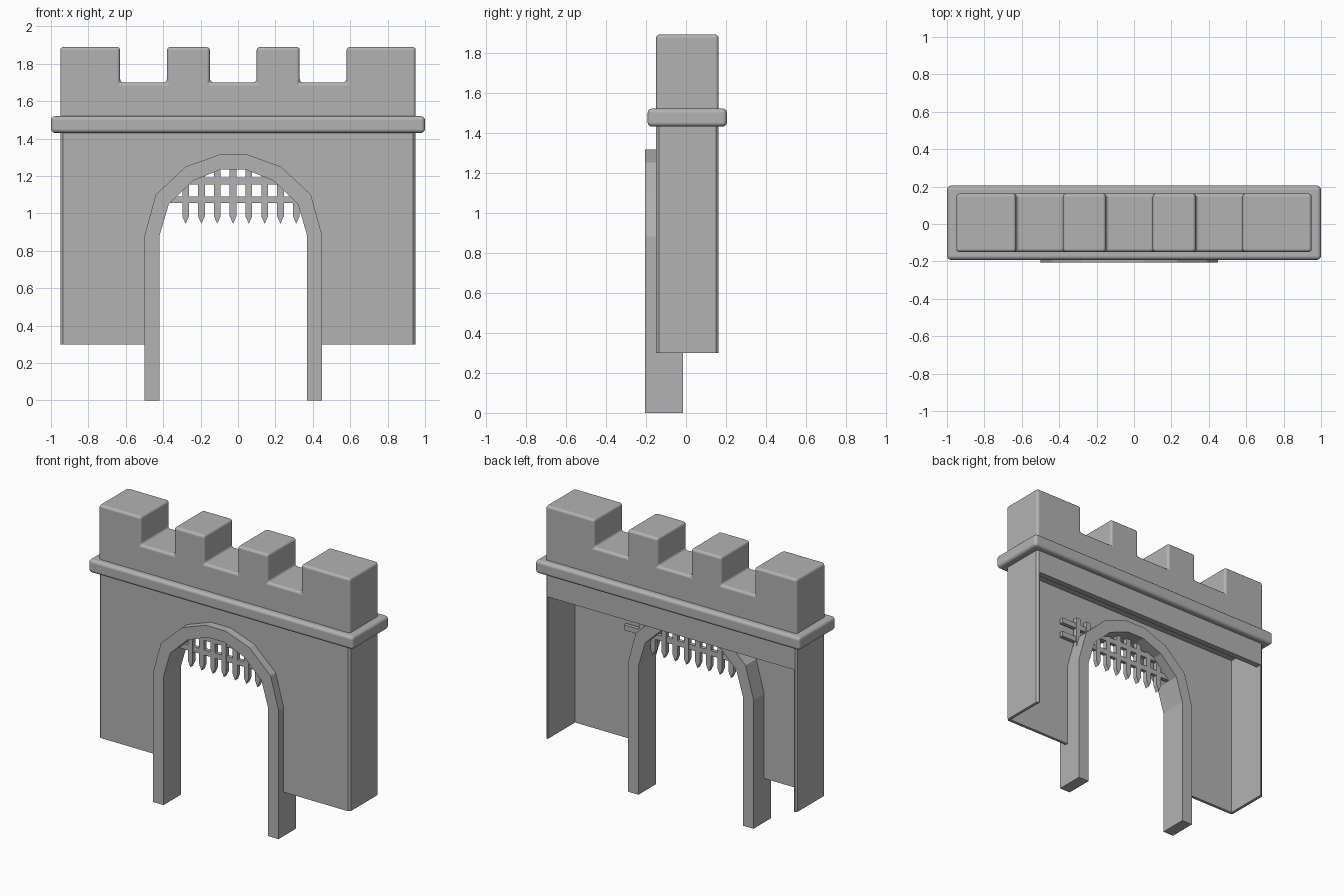
import bpy
import bmesh
import math

if "Cube" in bpy.data.objects:
    bpy.data.objects.remove(bpy.data.objects["Cube"])

stone = bpy.data.materials.new("stone_grey")
stone.use_nodes = True
GREY = (0.45, 0.45, 0.45, 1)
stone.diffuse_color = GREY
stone.node_tree.nodes["Principled BSDF"].inputs["Base Color"].default_value = GREY


def finish(name, bm):
    bmesh.ops.recalc_face_normals(bm, faces=bm.faces)
    mesh = bpy.data.meshes.new(name)
    bm.to_mesh(mesh)
    bm.free()
    mesh.materials.append(stone)
    obj = bpy.data.objects.new(name, mesh)
    bpy.context.collection.objects.link(obj)
    return obj


def extrude(bm, start, shift):
    """Fill an outline and sweep it into a solid."""
    face = bm.faces.new([bm.verts.new(p) for p in start])
    new = bmesh.ops.extrude_face_region(bm, geom=[face])["geom"]
    verts = [v for v in new if isinstance(v, bmesh.types.BMVert)]
    bmesh.ops.translate(bm, verts=verts, vec=shift)


def front_prism(bm, points, y0, y1):
    extrude(bm, [(x, y0, z) for x, z in points], (0, y1 - y0, 0))


def plan_prism(bm, points, z0, z1):
    extrude(bm, [(x, y, z0) for x, y in points], (0, 0, z1 - z0))


def box(bm, x0, x1, y0, y1, z0, z1):
    plan_prism(bm, [(x0, y0), (x1, y0), (x1, y1), (x0, y1)], z0, z1)


def round_edges(obj, width):
    mod = obj.modifiers.new("rounding", "BEVEL")
    mod.width = width
    mod.segments = 3
    mod.limit_method = "ANGLE"
    mod.harden_normals = True
    bpy.ops.object.select_all(action="DESELECT")
    obj.select_set(True)
    bpy.context.view_layer.objects.active = obj
    bpy.ops.object.shade_smooth_by_angle(angle=math.radians(40))


FRONT, BACK, SIDE = -0.15, 0.163, 0.95
BASE, LINTEL, BAND = 0.3, 1.27, 1.43
THICK = 0.02
ARCH_X = -0.025


def arch_line(half):
    """Mirror half an arch about its own centre, from left foot to right foot."""
    left = [(ARCH_X - x, z) for x, z in half]
    right = [(ARCH_X + x, z) for x, z in reversed(half)]
    return left + right


outer_half = [(0.475, 0.88), (0.415, 1.10), (0.255, 1.25), (0.075, 1.315)]
inner_half = [(0.395, 0.88), (0.345, 1.05), (0.215, 1.175), (0.065, 1.235)]

# Battlement with four merlons
bm = bmesh.new()
outline = [(-SIDE, BAND)]
for x0, x1 in [(-SIDE, -0.63), (-0.38, -0.15), (0.10, 0.33), (0.58, SIDE)]:
    gap = [(x0, 1.70), (x0, 1.89), (x1, 1.89), (x1, 1.70)]
    outline += [p for p in gap if not (p[1] == 1.70 and abs(p[0]) == SIDE)]
outline.append((SIDE, BAND))
front_prism(bm, outline, FRONT, BACK)
round_edges(finish("battlement", bm), 0.018)

# Projecting band
bm = bmesh.new()
box(bm, -1, 1, -0.192, 0.205, BAND, 1.52)
round_edges(finish("band", bm), 0.022)

# Front wall with the gateway cut out
bm = bmesh.new()
hole = arch_line([(0.465, BASE)] + [(x - 0.01, z - 0.01) for x, z in outer_half])
edge = SIDE - 0.015
front_prism(bm, [(-edge, BASE)] + hole + [(edge, BASE), (edge, BAND), (-edge, BAND)],
            FRONT, FRONT + THICK)
finish("front_wall", bm)

# Thin side walls with chamfered corners
for side, name in ((-1, "right_wall"), (1, "left_wall")):
    bm = bmesh.new()
    plan = [(SIDE - THICK, FRONT + 0.005), (SIDE - 0.015, FRONT), (SIDE, FRONT + 0.015),
            (SIDE, BACK - 0.012), (SIDE - 0.012, BACK), (SIDE - THICK, BACK)]
    plan_prism(bm, [(side * x, y) for x, y in plan], BASE, BAND + 0.02)
    finish(name, bm)

# Lintel across the open back
bm = bmesh.new()
box(bm, -SIDE + 0.012, SIDE - 0.012, BACK - 0.04, BACK, LINTEL, BAND + 0.02)
finish("back_lintel", bm)

# Faceted gateway arch standing on two legs
bm = bmesh.new()
outer = arch_line([(0.475, 0)] + outer_half)
inner = arch_line([(0.395, 0)] + inner_half)
front_prism(bm, outer + inner[::-1], -0.205, -0.015)
finish("gate_arch", bm)

# Raised gate: pointed uprights
bm = bmesh.new()
for i in range(9):
    x = -0.28 + i * 0.0845
    w = 0.018
    front_prism(bm, [(x - w, 1.235), (x - w, 0.985), (x, 0.945), (x + w, 0.985), (x + w, 1.235)],
                -0.115, -0.085)
finish("gate_uprights", bm)

# Raised gate: crossbars
bm = bmesh.new()
for z in (1.055, 1.155):
    box(bm, -0.40, 0.53, -0.113, -0.087, z, z + 0.036)
finish("gate_crossbars", bm)
